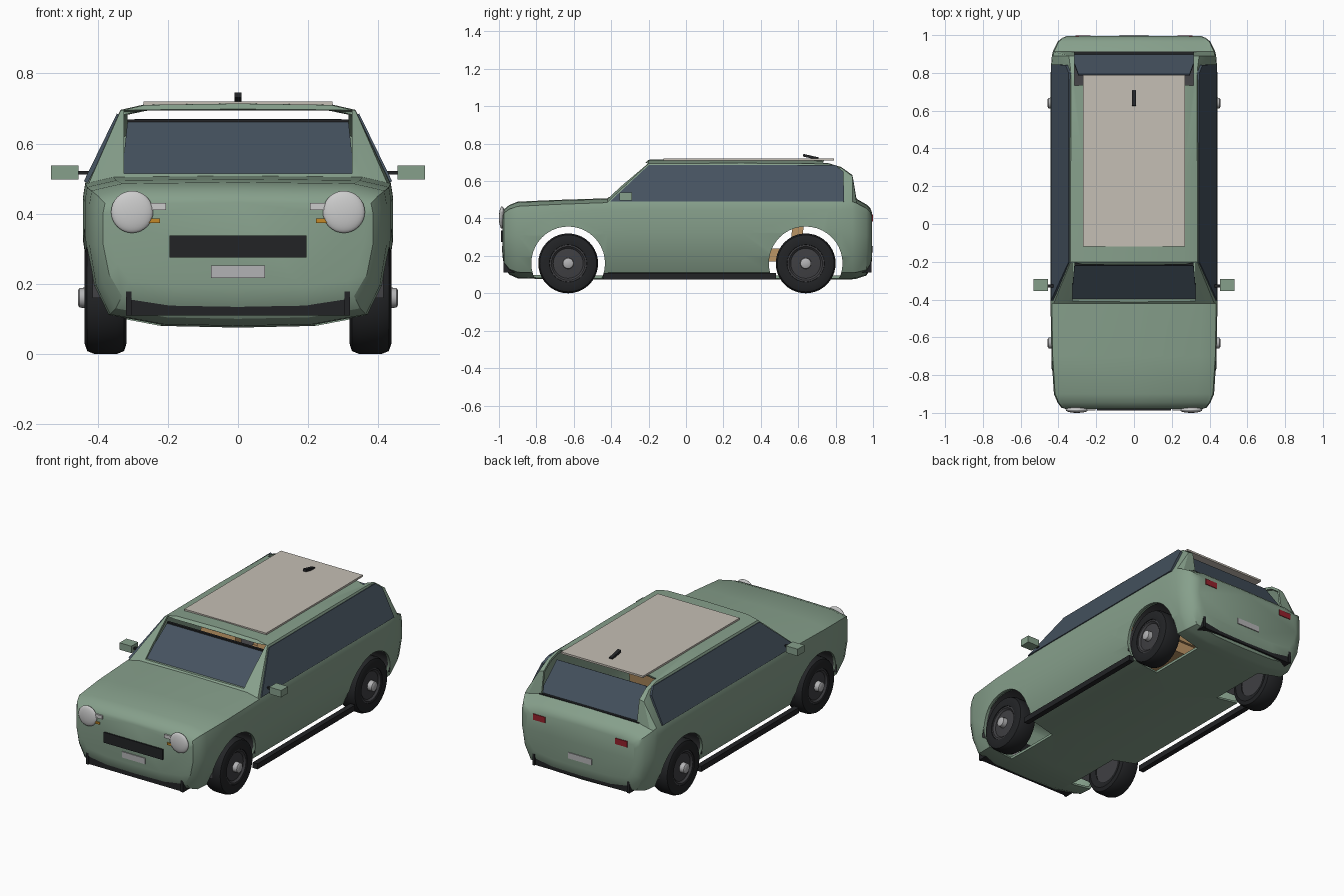
import bpy, bmesh, math
from mathutils import Vector, Matrix

if "Cube" in bpy.data.objects:
    bpy.data.objects.remove(bpy.data.objects["Cube"])


def mat(name, r, g, b):
    m = bpy.data.materials.new(name)
    m.diffuse_color = (r, g, b, 1)
    m.use_nodes = True
    m.node_tree.nodes["Principled BSDF"].inputs["Base Color"].default_value = m.diffuse_color
    return m


GREEN = mat("green_paint", .24, .35, .26)
BEIGE = mat("beige", .56, .52, .46)
GLASS = mat("glass", .06, .085, .115)
BLACK = mat("black_trim", .016, .017, .019)
RIM = mat("dark_rim", .05, .05, .055)
METAL = mat("metal", .45, .45, .46)
WHITE = mat("lamp_white", .75, .76, .78)
RED = mat("lamp_red", .3, .015, .025)
AMBER = mat("lamp_amber", .55, .25, .02)
TAN = mat("tan_seat", .5, .3, .13)


def finish(bm, name, material=None, smooth=True):
    bmesh.ops.recalc_face_normals(bm, faces=bm.faces)
    me = bpy.data.meshes.new(name)
    bm.to_mesh(me)
    bm.free()
    ob = bpy.data.objects.new(name, me)
    bpy.context.collection.objects.link(ob)
    if material:
        me.materials.append(material)
    if smooth:
        shade(ob)
    return ob


def activate(ob):
    bpy.ops.object.select_all(action='DESELECT')
    ob.select_set(True)
    bpy.context.view_layer.objects.active = ob


def shade(ob, deg=35):
    activate(ob)
    bpy.ops.object.shade_smooth_by_angle(angle=math.radians(deg))


def box(name, x, y, z, material, tilt=0):
    """Box from (min, max) ranges, tilted about x."""
    bm = bmesh.new()
    c = Vector([sum(r) / 2 for r in (x, y, z)])
    s = [r[1] - r[0] for r in (x, y, z)]
    bmesh.ops.create_cube(bm, size=1, matrix=Matrix.Translation(c)
                          @ Matrix.Rotation(tilt, 4, 'X') @ Matrix.Diagonal((*s, 1)))
    return finish(bm, name, material, False)


def slab(name, points, offset, material=None):
    """Flat polygon extruded along offset."""
    bm = bmesh.new()
    f = bm.faces.new([bm.verts.new(p) for p in points])
    r = bmesh.ops.extrude_face_region(bm, geom=[f], use_keep_orig=True)
    bmesh.ops.translate(bm, vec=offset, verts=[v for v in r['geom'] if isinstance(v, bmesh.types.BMVert)])
    return finish(bm, name, material, False)


def lathe(name, profile, y, z, side, material, a0=0, a1=2 * math.pi, n=40):
    """Revolve (x, radius) profile about a sideways axle."""
    bm = bmesh.new()
    full = a1 - a0 > 6.28
    rings = []
    for i in range(n if full else n + 1):
        a = a0 + (a1 - a0) * i / n
        rings.append([bm.verts.new((side * px, y + r * math.cos(a), z + r * math.sin(a))) for px, r in profile])
    for i in range(n):
        p, q = rings[i], rings[(i + 1) % len(rings)]
        for j in range(len(profile) - 1):
            bm.faces.new((p[j], p[j + 1], q[j + 1], q[j]))
    bmesh.ops.remove_doubles(bm, verts=bm.verts, dist=1e-5)
    return finish(bm, name, material)


# Body shell: cross-sections lofted along y (y, width, floor, belt, roof, roof width)
stations = [
    (-.98, .36, .19, .41, .432, .33), (-.972, .385, .14, .43, .45, .36),
    (-.945, .405, .10, .45, .472, .38), (-.90, .424, .08, .465, .49, .40),
    (-.70, .437, .075, .475, .499, .418), (-.42, .442, .075, .485, .508, .425),
    (-.20, .442, .075, .49, .714, .335), (.30, .442, .075, .49, .716, .335),
    (.76, .442, .075, .49, .712, .333), (.83, .44, .075, .49, .69, .337),
    (.89, .435, .075, .49, .645, .345), (.912, .43, .078, .482, .505, .40),
    (.965, .405, .095, .455, .475, .37), (.985, .38, .13, .435, .455, .35),
    (.995, .355, .18, .41, .43, .32)]
lower = [(0, 0), (.5, .012), (.86, .085), (.955, .3), (1, .6), (1, .9), (.985, 1)]
bm = bmesh.new()
rings = []
for y, w, zb, belt, roof, rw in stations:
    half = [(w * u, zb + (belt - zb) * t) for u, t in lower]
    half += [(rw, roof - .02), (rw - .07, roof - .004), (0, roof)]
    loop = half + [(-x, z) for x, z in half[-2:0:-1]]
    rings.append([bm.verts.new((x, y, z)) for x, z in loop])
for p, q in zip(rings, rings[1:]):
    for j in range(len(p)):
        k = (j + 1) % len(p)
        bm.faces.new((p[j], p[k], q[k], q[j]))
bm.faces.new(rings[0])
bm.faces.new(rings[-1])
body = finish(bm, "body_shell", GREEN, False)
sol = body.modifiers.new("thickness", 'SOLIDIFY')
sol.thickness, sol.offset = .015, -1

# Openings: windscreen, rear window, wheel arches
WHEELS = (-.63, .64)
screen = [(-.52, .515), (-.30, .80), (-.215, .696), (-.15, .69), (-.33, .515)]
rear = [(.77, .78), (.72, .67), (.80, .505), (1.05, .505), (1.05, .78)]
cutters = [slab("screen_cutter", [(-.325, y, z) for y, z in screen], (.65, 0, 0)),
           slab("rear_cutter", [(-.315, y, z) for y, z in rear], (.63, 0, 0))]
for s in (-1, 1):
    for wy in WHEELS:
        cutters.append(lathe("arch_cutter", [(.22, 0), (.22, .197), (.55, .197), (.55, 0)], wy, .16, s, None))
activate(body)
for c in cutters:
    b = body.modifiers.new("cut", 'BOOLEAN')
    b.operation, b.object, b.solver = 'DIFFERENCE', c, 'EXACT'
for m in list(body.modifiers):
    bpy.ops.object.modifier_apply(modifier=m.name)
for c in cutters:
    bpy.data.objects.remove(c)
shade(body, 30)

# Windscreen, rear glass and their dark top edges
slab("windscreen", [(-.333, -.418, .497), (.333, -.418, .497), (.315, -.215, .664), (-.315, -.215, .664)],
     (0, .008, -.008), GLASS)
box("windscreen_seal", (-.315, .315), (-.22, -.205), (.661, .669), BLACK)
slab("rear_glass", [(-.335, .905, .495), (.335, .905, .495), (.295, .795, .67), (-.295, .795, .67)],
     (0, -.008, -.004), GLASS)
box("rear_glass_seal", (-.33, .33), (.895, .914), (.496, .506), BLACK)

# Roof panel and fin
box("roof_panel", (-.27, .27), (-.12, .79), (.709, .72), BEIGE)
box("roof_fin", (-.01, .01), (.625, .71), (.722, .736), BLACK, -.22)

# Wheels, liners, side windows, sills, mirrors and lamps on both sides
window = [(-.405, .492), (-.2, .685), (.80, .685), (.842, .65), (.845, .492)]
for s in (-1, 1):
    for wy in WHEELS:
        lathe("tyre", [(.33, .095), (.318, .13), (.325, .152), (.345, .16), (.41, .16), (.43, .152),
                       (.438, .13), (.434, .1), (.424, .097)], wy, .16, s, BLACK)
        lathe("rim", [(.335, 0), (.335, .097), (.43, .1), (.43, .09), (.42, .08), (.425, .03), (.425, 0)],
              wy, .16, s, RIM)
        lathe("hub_cap", [(.42, .03), (.452, .028), (.457, .02), (.457, 0)], wy, .16, s, METAL, n=24)
        lathe("wheel_liner", [(.24, .2), (.415, .2)], wy, .16, s, RIM, 0, math.pi, 24)
    slab("side_window", [(s * (.441 - (z - .49) * .488), y, z) for y, z in window], (-s * .012, 0, -.004), GLASS)
    box("sill", sorted((s * .405, s * .437)), (-.44, .48), (.075, .108), BLACK)
    box("mirror", sorted((s * .455, s * .533)), (-.355, -.29), (.497, .538), GREEN)
    box("mirror_arm", sorted((s * .41, s * .458)), (-.335, -.32), (.512, .522), BLACK)
    bm = bmesh.new()
    bmesh.ops.create_uvsphere(bm, u_segments=32, v_segments=16, radius=1,
                              matrix=Matrix.Translation((s * .302, -.984, .405))
                              @ Matrix.Diagonal((.06, .016, .06, 1)))
    finish(bm, "headlight", WHITE)
    box("side_lamp", sorted((s * .205, s * .275)), (-.988, -.965), (.41, .431), WHITE)
    box("indicator", sorted((s * .223, s * .26)), (-.988, -.965), (.374, .386), AMBER)
    box("tail_light", sorted((s * .23, s * .31)), (.97, .999), (.385, .42), RED)

# Grille, plates and bumpers
box("grille", (-.195, .195), (-.988, -.96), (.275, .337), BLACK)
for name, d, w in (("front", -1, .98), ("rear", 1, .995)):
    box(name + "_plate", (-.077, .077), sorted((d * (w - .03), d * (w + .005))), (.217, .252), METAL)
    box(name + "_bumper", (-.32, .32), sorted((d * (w - .07), d * (w - .012))), (.11, .17), BLACK)
    for s in (-1, 1):
        box(name + "_bumper_end", sorted((s * .304, s * .32)), sorted((d * (w - .06), d * (w - .004))),
            (.11, .178), BLACK)

# Seats inside
box("rear_seat", (-.3, .3), (.32, .6), (.17, .24), TAN)
box("rear_seat_back", (-.3, .3), (.57, .63), (.24, .5), TAN, -.1)
for s in (-1, 1):
    x = sorted((s * .07, s * .3))
    box("front_seat", x, (-.2, .08), (.17, .25), TAN)
    box("front_seat_back", x, (.06, .12), (.24, .56), TAN, -.15)
